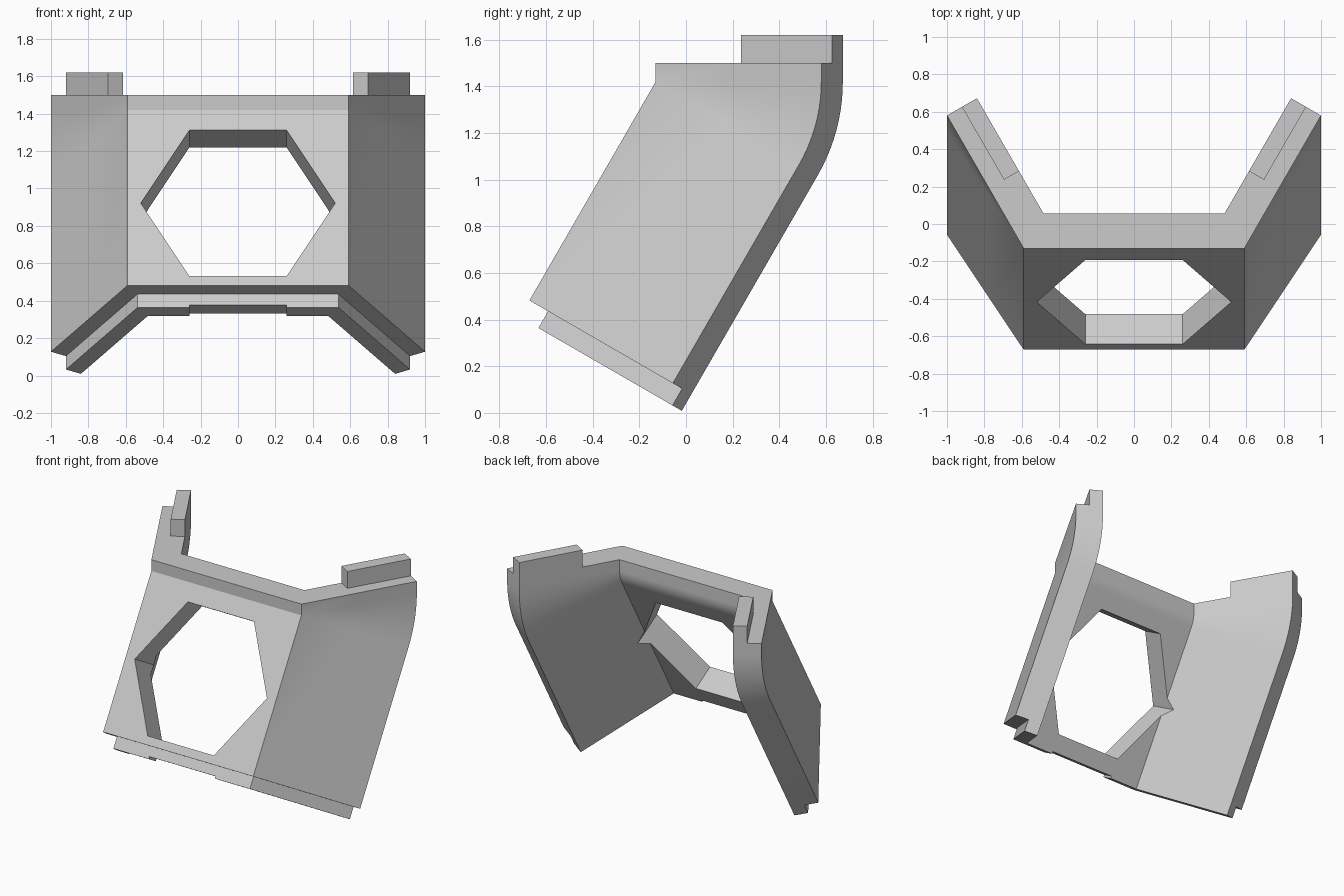
import bpy, bmesh
from math import radians, sin, cos, tan, pi
from mathutils import Vector

cube = bpy.data.objects.get("Cube")
if cube:
    bpy.data.objects.remove(cube)

THICK = 0.185       # wall thickness
SLANT = 1.083       # length of the leaning part
LEAN = radians(30)
BEND_Y, BEND_Z = -0.13, 1.42


def place(x, d, s, a):
    """Point at depth d and height s in a frame leaning by a about the bend."""
    return Vector((x, BEND_Y + d * cos(a) + s * sin(a),
                   BEND_Z - d * sin(a) + s * cos(a)))


def half_section(t):
    """Stations of one half of the wall at inward offset t, wing end first."""
    end = Vector((1 - t * cos(LEAN), 0.71 + t * sin(LEAN)))
    along = Vector((sin(LEAN), cos(LEAN)))
    return [end, end - 0.45 * along,
            Vector((0.59 - t * tan(LEAN), t)), Vector((0.26, t))]


def section(t):
    half = half_section(t)
    return half + [Vector((-p.x, p.y)) for p in reversed(half)]


def make_object(name, bm):
    bmesh.ops.recalc_face_normals(bm, faces=bm.faces[:])
    mesh = bpy.data.meshes.new(name)
    bm.to_mesh(mesh)
    bm.free()
    obj = bpy.data.objects.new(name, mesh)
    bpy.context.collection.objects.link(obj)
    return obj


def raise_lip(bm, faces, offset):
    """Extrude faces by offset and return the moved faces."""
    result = bmesh.ops.extrude_face_region(bm, geom=faces)["geom"]
    verts = [g for g in result if isinstance(g, bmesh.types.BMVert)]
    bmesh.ops.translate(bm, verts=verts, vec=offset)
    bmesh.ops.delete(bm, geom=[f for f in faces if f.is_valid], context='FACES')
    return [g for g in result if isinstance(g, bmesh.types.BMFace)]


# Three-sided wall swept down around the bend
bm = bmesh.new()
layers = [section(t) for t in (0, THICK / 2, THICK)]
STEPS = 10
frames = [(0.08, 0)] + [(0, LEAN * i / STEPS) for i in range(STEPS + 1)]
frames.append((-SLANT, LEAN))
grid = [[[bm.verts.new(place(p.x, p.y, s, a)) for p in layer]
         for layer in layers] for s, a in frames]
last = len(layers[0]) - 1
for up, low in zip(grid, grid[1:]):
    for k in (0, 2):
        for i in range(last):
            bm.faces.new((up[k][i], up[k][i + 1], low[k][i + 1], low[k][i]))
    for i in (0, last):
        for k in (0, 1):
            bm.faces.new((up[k][i], up[k + 1][i], low[k + 1][i], low[k][i]))


def cap(ring):
    """Close a ring of stations and return the faces of its inner half."""
    return [[bm.faces.new((ring[k][i], ring[k][i + 1],
                           ring[k + 1][i + 1], ring[k + 1][i]))
             for i in range(last)] for k in (0, 1)][1]


top_inner = cap(grid[0])
bottom_inner = cap(grid[-1])
bmesh.ops.delete(bm, geom=[v for v in bm.verts if not v.link_faces], context='VERTS')
bmesh.ops.recalc_face_normals(bm, faces=bm.faces[:])

# Tabs on top of both wings
for face in (top_inner[0], top_inner[-1]):
    raise_lip(bm, [face], Vector((0, 0, 0.12)))

# Lip along the bottom, a little shorter in the middle
down = Vector((0, -sin(LEAN), -cos(LEAN)))
lip = raise_lip(bm, bottom_inner, down * 0.067)
sides = [[f for f in lip if f.calc_center_median().x * side > 0.1]
         for side in (1, -1)]
for ends in sides:
    raise_lip(bm, ends, down * 0.016)

bmesh.ops.remove_doubles(bm, verts=bm.verts[:], dist=0.0001)
wall = make_object("angled_wall", bm)

# Six-sided opening, square to the leaning front
bm = bmesh.new()
rims = [[bm.verts.new(place(0.52 * cos(i * pi / 3), d,
                            0.52 * sin(i * pi / 3) - 0.575, LEAN))
         for i in range(6)] for d in (-0.2, 0.5)]
for rim in rims:
    bm.faces.new(rim)
for i in range(6):
    j = (i + 1) % 6
    bm.faces.new((rims[0][i], rims[0][j], rims[1][j], rims[1][i]))
cutter = make_object("opening_cutter", bm)
cutter.hide_render = True

bpy.ops.object.select_all(action='DESELECT')
wall.select_set(True)
bpy.context.view_layer.objects.active = wall
cut = wall.modifiers.new("opening", 'BOOLEAN')
cut.operation = 'DIFFERENCE'
cut.solver = 'EXACT'
cut.object = cutter
bpy.ops.object.modifier_apply(modifier=cut.name)
bpy.data.objects.remove(cutter)

# Plain grey finish
grey = bpy.data.materials.new("light_grey")
grey.use_nodes = True
colour = (0.6, 0.6, 0.6, 1)
grey.diffuse_color = colour
grey.node_tree.nodes["Principled BSDF"].inputs["Base Color"].default_value = colour
wall.data.materials.clear()
wall.data.materials.append(grey)
bpy.ops.object.shade_smooth_by_angle(angle=radians(20))
